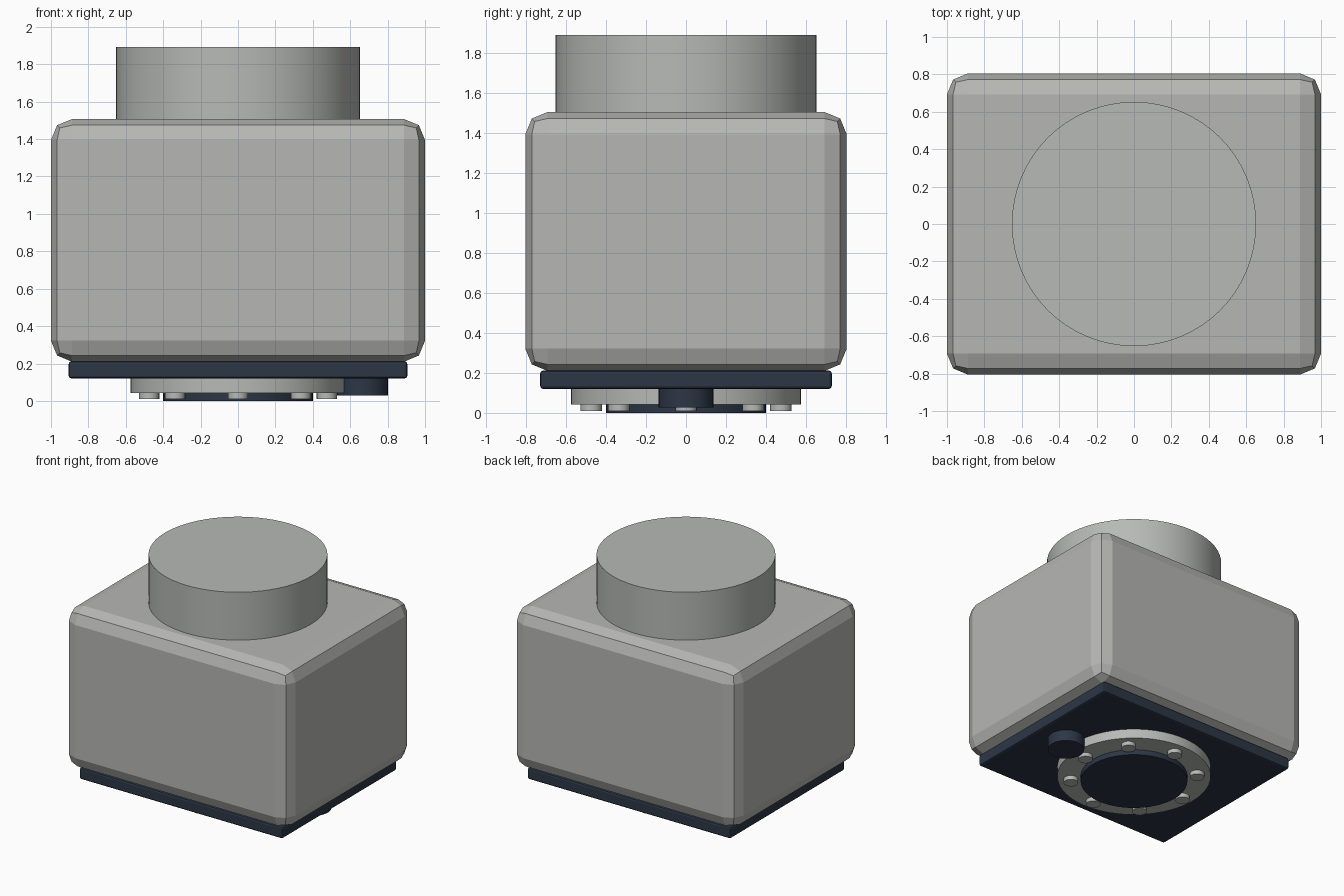
import bpy, math

cube = bpy.data.objects.get("Cube")
if cube:
    bpy.data.objects.remove(cube, do_unlink=True)


def material(name, rgb):
    m = bpy.data.materials.new(name)
    m.use_nodes = True
    m.diffuse_color = (*rgb, 1)
    m.node_tree.nodes["Principled BSDF"].inputs["Base Color"].default_value = (*rgb, 1)
    return m


grey = material("warm grey", (0.47, 0.47, 0.455))
metal = material("metal grey", (0.47, 0.49, 0.47))
navy = material("dark navy", (0.025, 0.037, 0.06))


def block(name, size, z0, z1, bevel, segments, mat):
    bpy.ops.mesh.primitive_cube_add(size=1, location=(0, 0, (z0 + z1) / 2))
    ob = bpy.context.object
    ob.name = name
    ob.scale = (size[0], size[1], z1 - z0)
    bpy.ops.object.transform_apply(location=False, rotation=False, scale=True)
    mod = ob.modifiers.new("rounded edges", 'BEVEL')
    mod.width, mod.segments = bevel, segments
    ob.data.materials.append(mat)
    return ob


def cylinder(name, x, y, r, z0, z1, mat, sides=64):
    bpy.ops.mesh.primitive_cylinder_add(vertices=sides, radius=r, depth=z1 - z0,
                                        location=(x, y, (z0 + z1) / 2))
    ob = bpy.context.object
    ob.name = name
    ob.data.materials.append(mat)
    bpy.ops.object.shade_smooth_by_angle(angle=math.radians(30))
    return ob


# Main housing, neck on top and base plate below
block("housing", (2, 1.61), 0.21, 1.507, 0.112, 2, grey)
cylinder("neck", 0, 0, 0.653, 1.45, 1.893, metal)
block("base_plate", (1.81, 1.46), 0.12, 0.212, 0.014, 2, navy)

# Mounting flange with its central disc
cylinder("flange", 0, 0, 0.575, 0.043, 0.13, metal)
cylinder("flange_disc", 0, 0, 0.4, 0, 0.06, navy)

# Ring of bolts
for i in range(8):
    a = i * math.tau / 8
    cylinder(f"bolt_{i + 1}", 0.475 * math.cos(a), 0.475 * math.sin(a),
             0.054, 0.01, 0.06, metal, 24)

# Round connector on the left side
cylinder("connector", 0.665, 0, 0.137, 0.028, 0.13, navy, 32)
